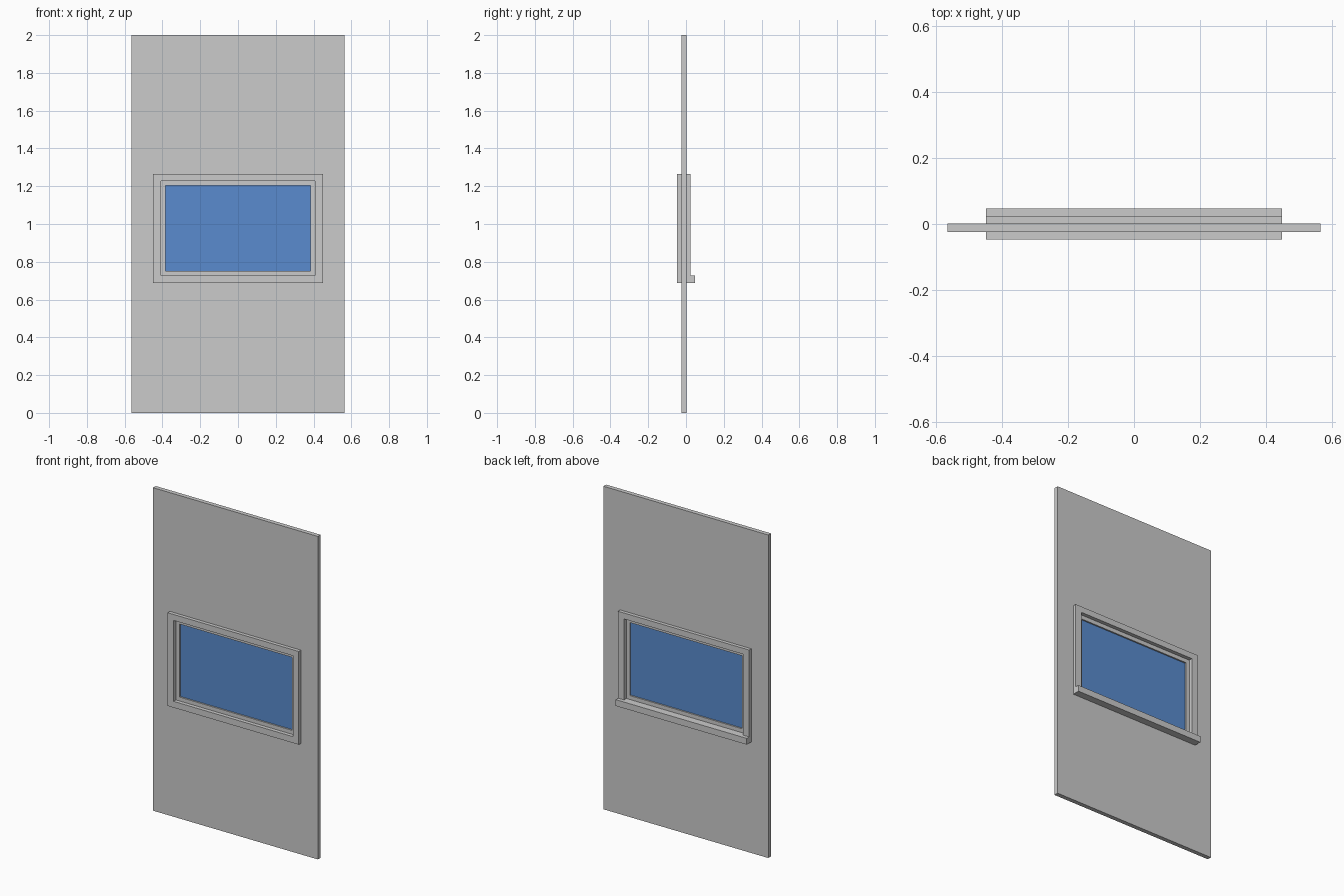
import bpy, bmesh

if "Cube" in bpy.data.objects:
    bpy.data.objects.remove(bpy.data.objects["Cube"])


def make_object(name, bm):
    bmesh.ops.recalc_face_normals(bm, faces=bm.faces)
    mesh = bpy.data.meshes.new(name)
    bm.to_mesh(mesh)
    bm.free()
    obj = bpy.data.objects.new(name, mesh)
    bpy.context.collection.objects.link(obj)
    return obj


def box(name, x0, x1, y0, y1, z0, z1):
    bm = bmesh.new()
    bmesh.ops.create_cube(bm, size=1)
    for v in bm.verts:
        v.co = (x1 if v.co.x > 0 else x0,
                y1 if v.co.y > 0 else y0,
                z1 if v.co.z > 0 else z0)
    return make_object(name, bm)


def ring(name, outer, inner, y0, y1):
    """Rectangular frame; outer and inner are (half width, bottom, top)."""
    bm = bmesh.new()

    def loop(rect, y):
        w, b, t = rect
        return [bm.verts.new((x, y, z)) for x, z in ((-w, b), (w, b), (w, t), (-w, t))]

    loops = [loop(outer, y0), loop(outer, y1), loop(inner, y1), loop(inner, y0)]
    for a, b in zip(loops, loops[1:] + loops[:1]):
        for i in range(4):
            j = (i + 1) % 4
            bm.faces.new((a[i], a[j], b[j], b[i]))
    return make_object(name, bm)


wall_edge = (0.565, 0.0, 2.0)
casing_edge = (0.449, 0.688, 1.265)
opening = (0.408, 0.727, 1.228)
pane = (0.385, 0.751, 1.203)

# Wall panel with the window opening
ring("wall_panel", wall_edge, opening, -0.025, 0.002)

# Casing projecting from both wall faces, and the recessed sash
ring("window_casing", casing_edge, opening, -0.047, 0.0235)
ring("window_sash", opening, pane, -0.0235, 0.0)

# Sill along the back
box("window_sill", -0.449, 0.449, 0.0235, 0.047, 0.688, 0.727)

# Blue glass
glass = box("glass_pane", -0.385, 0.385, -0.014, -0.009, 0.751, 1.203)
blue = bpy.data.materials.new("blue_glass")
blue.diffuse_color = (0.10, 0.26, 0.62, 1)
blue.use_nodes = True
blue.node_tree.nodes["Principled BSDF"].inputs["Base Color"].default_value = blue.diffuse_color
glass.data.materials.append(blue)
